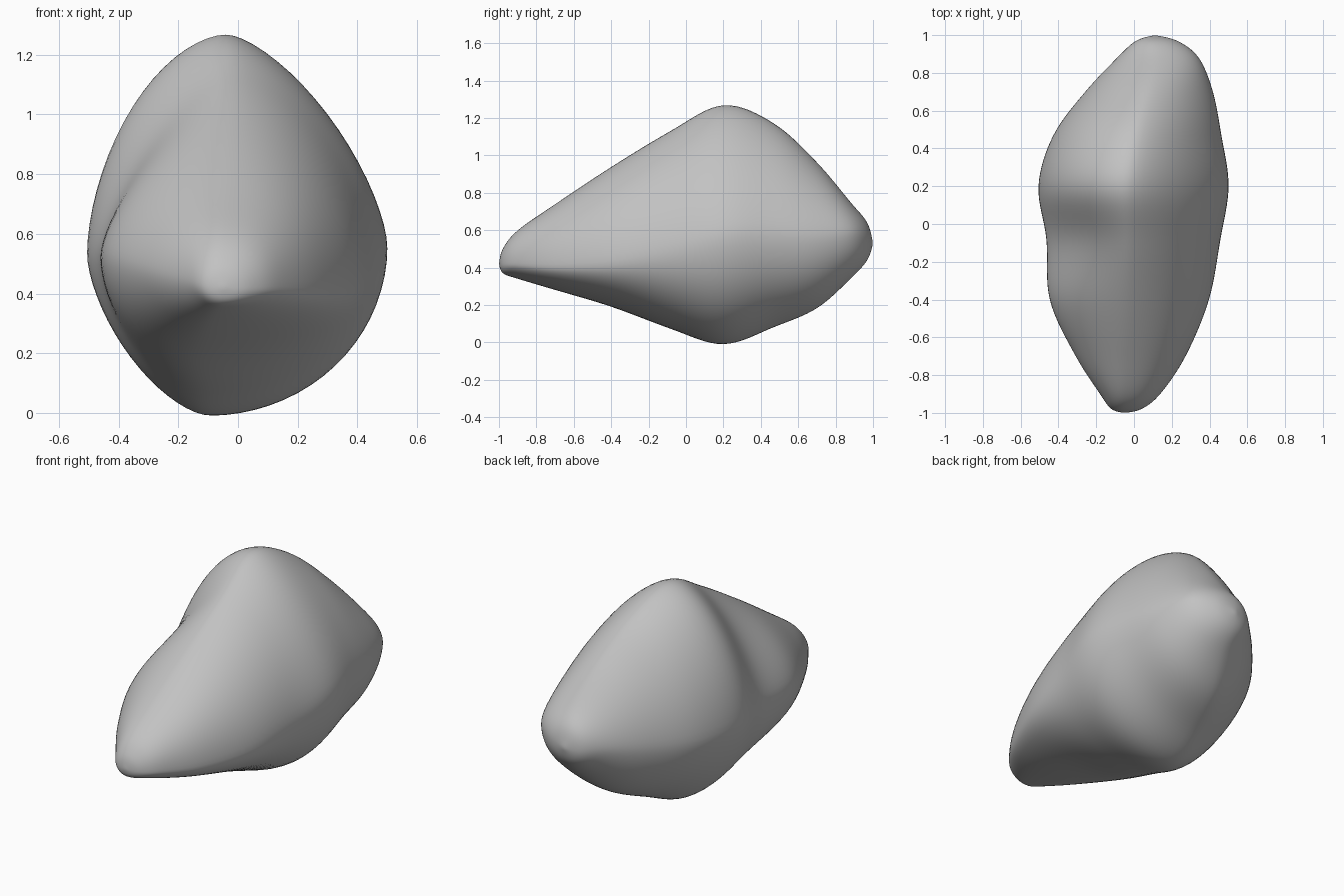
import bpy
import bmesh
import math

cube = bpy.data.objects.get("Cube")
if cube:
    bpy.data.objects.remove(cube, do_unlink=True)

SEGMENTS = 72      # points around each cross-section
STEPS = 8          # rings between neighbouring stations
LOWER_LEFT = 2     # fullness of the lower left quarter

# Stations along the boulder, front tip to back tip:
# y, right x, left x, bottom z, top z, bottom x, top x, right z, left z,
# then fullness of the upper right, upper left and lower right quarters
STATIONS = [
    (-1, -.05, -.05, .42, .42, -.05, -.05, .42, .42, 2, 2, 2),
    (-.98, -.12, .04, .37, .5, -.05, -.05, .43, .42, 2, 2.1, 2),
    (-.9, -.18, .14, .34, .6, -.07, -.05, .45, .42, 1.9, 2.2, 1.9),
    (-.7, -.31, .275, .28, .74, -.1, -.04, .48, .41, 1.7, 2.1, 1.85),
    (-.4, -.45, .4, .19, .94, -.12, -.03, .52, .43, 1.55, 1.83, 1.9),
    (-.08, -.465, .46, .07, 1.135, -.1, -.03, .53, .49, 1.42, 1.66, 1.8),
    (.2, -.51, .505, -.015, 1.275, -.1, -.04, .53, .56, 1.75, 1.47, 1.52),
    (.47, -.43, .465, .08, 1.175, -.05, 0, .52, .57, 1.8, 1.5, 1.6),
    (.7, -.26, .42, .18, .965, .03, .07, .52, .56, 1.75, 1.55, 1.7),
    (.88, -.09, .345, .34, .75, .11, .12, .53, .57, 1.8, 1.75, 1.8),
    (.97, .01, .23, .44, .64, .11, .11, .53, .55, 2, 2, 2),
    (1, .11, .11, .53, .53, .11, .11, .53, .53, 2, 2, 2),
]


def spline(a, b, c, d, t):
    """Smooth value between b and c."""
    return b + t / 2 * (c - a + t * (2 * a - 5 * b + 4 * c - d + t * (3 * (b - c) + d - a)))


def smooth_stations():
    """Fill in rings between the stations."""
    last = len(STATIONS) - 1
    rows = []
    for i in range(last):
        four = [STATIONS[min(max(i + k, 0), last)] for k in (-1, 0, 1, 2)]
        for step in range(STEPS):
            rows.append([spline(*values, step / STEPS) for values in zip(*four)])
    rows.append(STATIONS[last])
    return rows


def cross_section(row):
    """Four rounded quarters joining the left, top, right and bottom points."""
    (y, right, left, bottom, top, bottom_x, top_x, right_z, left_z,
     upper_right, upper_left, lower_right) = row
    points = []
    for i in range(SEGMENTS):
        angle = math.tau * i / SEGMENTS
        across, up = math.cos(angle), math.sin(angle)
        side, side_z = (left, left_z) if across >= 0 else (right, right_z)
        pole, pole_x = (top, top_x) if up >= 0 else (bottom, bottom_x)
        if up >= 0:
            power = upper_left if across >= 0 else upper_right
        else:
            power = LOWER_LEFT if across >= 0 else lower_right
        x = pole_x + (side - pole_x) * abs(across) ** (2 / power)
        z = side_z + (pole - side_z) * abs(up) ** (2 / power)
        points.append((x, y, z))
    return points


# Boulder skin lofted through the rings
bm = bmesh.new()
rings = [[bm.verts.new(p) for p in cross_section(row)] for row in smooth_stations()]
for near, far in zip(rings, rings[1:]):
    for i in range(SEGMENTS):
        j = (i + 1) % SEGMENTS
        bm.faces.new((near[i], near[j], far[j], far[i]))
bmesh.ops.remove_doubles(bm, verts=bm.verts, dist=0.0005)
bmesh.ops.recalc_face_normals(bm, faces=bm.faces)
mesh = bpy.data.meshes.new("boulder")
bm.to_mesh(mesh)
bm.free()

boulder = bpy.data.objects.new("boulder", mesh)
bpy.context.collection.objects.link(boulder)

# Worn, softened ridges
soften = boulder.modifiers.new("soften_ridges", "SMOOTH")
soften.factor = 0.5
soften.iterations = 10

# Stone colour
stone = bpy.data.materials.new("grey stone")
stone.use_nodes = True
color = (0.54, 0.54, 0.54, 1)
stone.diffuse_color = color
shader = stone.node_tree.nodes["Principled BSDF"]
shader.inputs["Base Color"].default_value = color
shader.inputs["Roughness"].default_value = 0.9
mesh.materials.append(stone)
mesh.shade_smooth()
